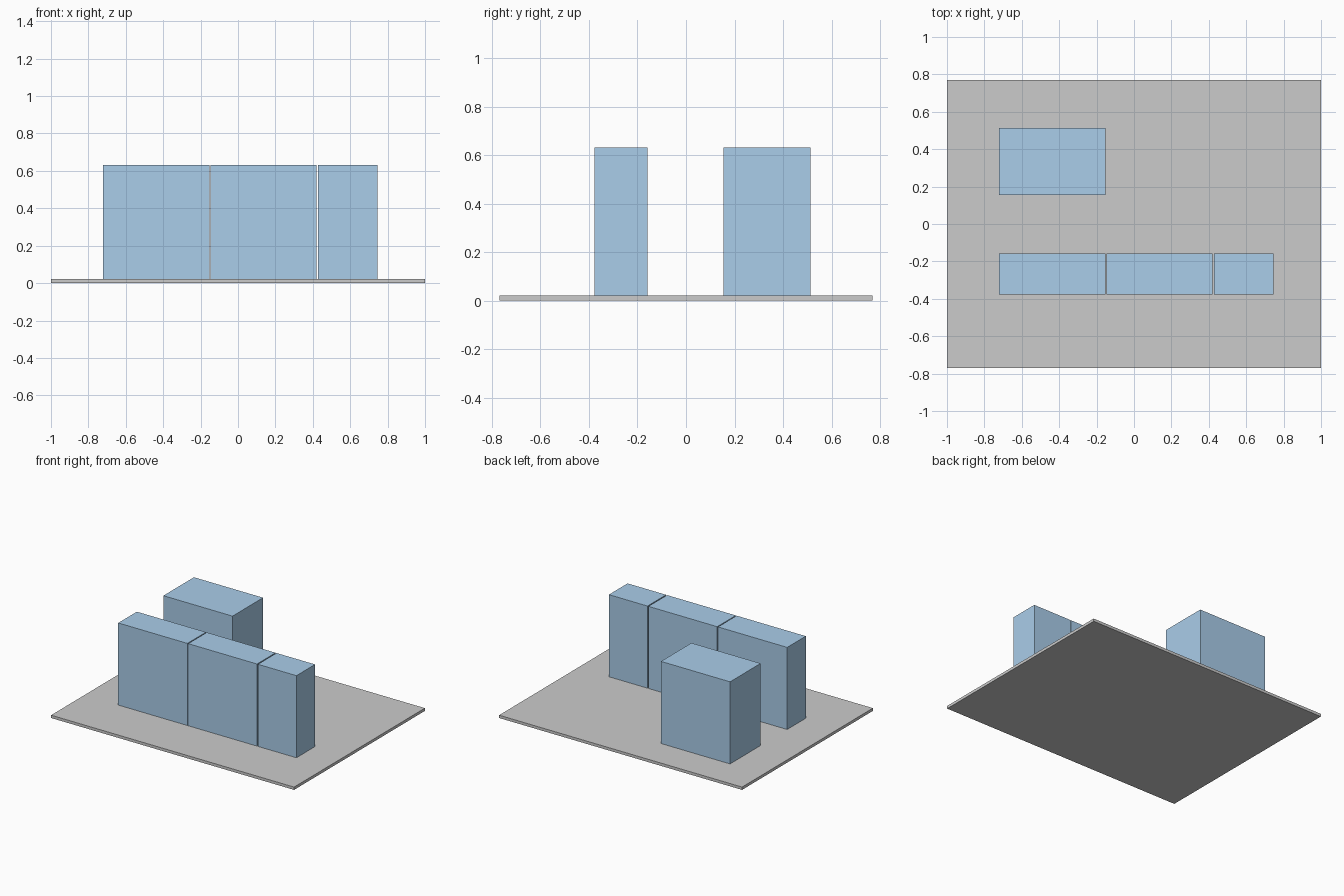
import bpy

if "Cube" in bpy.data.objects:
    bpy.data.objects.remove(bpy.data.objects["Cube"])

blue = bpy.data.materials.new("blue")
blue.diffuse_color = (0.40, 0.61, 0.82, 1)
blue.use_nodes = True
blue.node_tree.nodes["Principled BSDF"].inputs["Base Color"].default_value = blue.diffuse_color


def box(name, x, y, z, mat=None):
    """Axis-aligned box from (min, max) ranges."""
    bpy.ops.mesh.primitive_cube_add(size=1, location=[sum(r) / 2 for r in (x, y, z)])
    ob = bpy.context.object
    ob.name = name
    ob.scale = [r[1] - r[0] for r in (x, y, z)]
    bpy.ops.object.transform_apply(location=False, rotation=False, scale=True)
    if mat:
        ob.data.materials.append(mat)
    return ob


base_top, block_top = 0.021, 0.632
height = (base_top, block_top)

# Ground slab
box("base_plate", (-1, 1), (-0.769, 0.769), (0, base_top))

# Front row: two wide blocks and one narrow block with thin gaps
row = {"left": (-0.722, -0.153), "middle": (-0.146, 0.42), "right": (0.428, 0.745)}
for side, x in row.items():
    box(f"front_block_{side}", x, (-0.377, -0.158), height, blue)

# Deeper block behind
box("rear_block", (-0.722, -0.153), (0.154, 0.513), height, blue)
